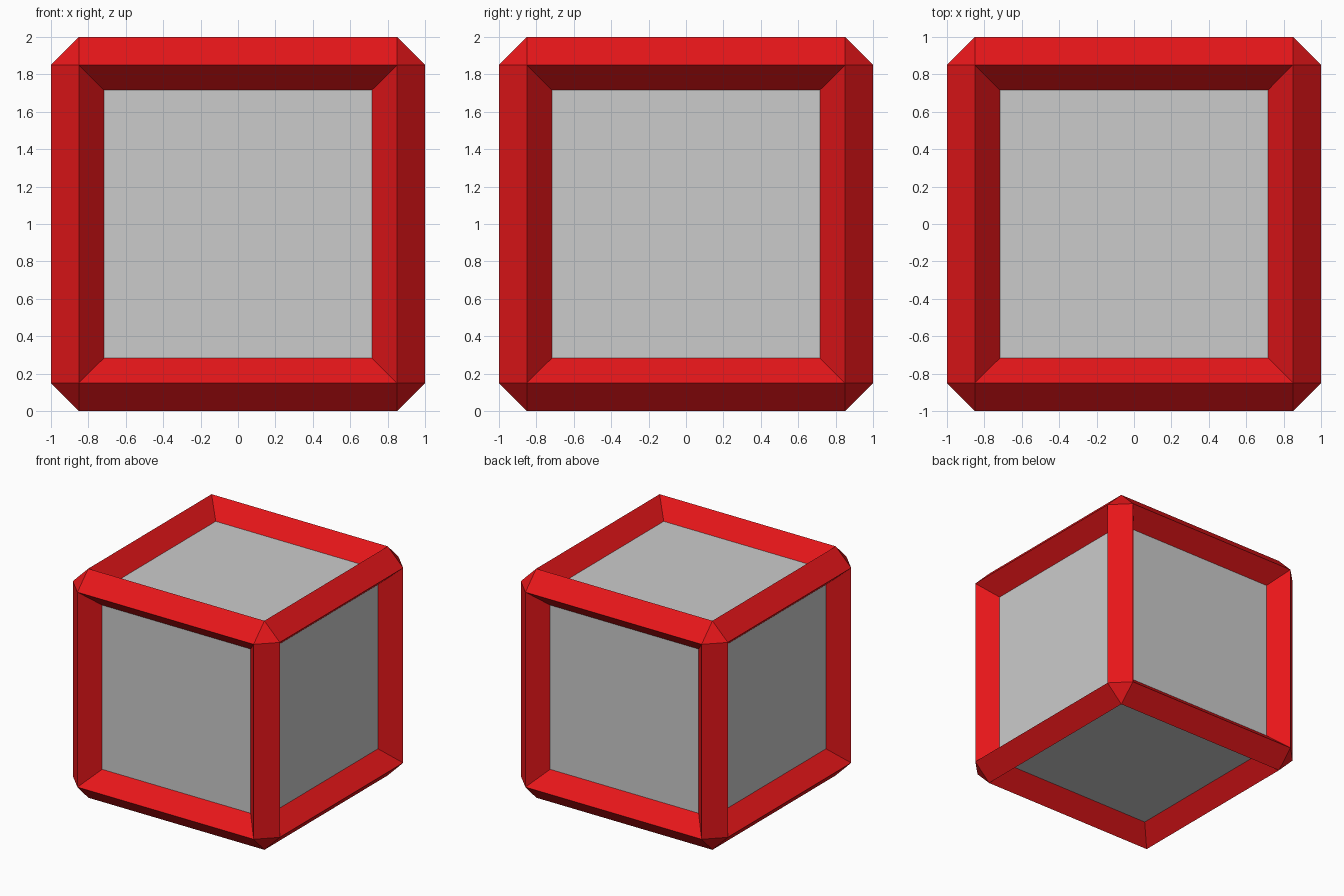
import bpy, bmesh
from mathutils import Matrix

if "Cube" in bpy.data.objects:
    bpy.data.objects.remove(bpy.data.objects["Cube"])

CHAMFER, RIM, DEPTH = 0.149, 0.134, 0.15


def crate_part(name, keep_panels, color=None):
    """Chamfered cube with a sunken panel on each side; keeps panels or frame."""
    bm = bmesh.new()
    bmesh.ops.create_cube(bm, size=2, matrix=Matrix.Translation((0, 0, 1)))
    bmesh.ops.bevel(bm, geom=bm.edges[:], offset=CHAMFER, offset_type='OFFSET',
                    segments=1, profile=0.5, affect='EDGES')
    bm.normal_update()
    panels = [f for f in bm.faces if max(abs(c) for c in f.normal) > 0.99]
    bmesh.ops.inset_individual(bm, faces=panels, thickness=RIM, depth=-DEPTH,
                               use_even_offset=True)
    drop = [f for f in bm.faces if (f in panels) != keep_panels]
    bmesh.ops.delete(bm, geom=drop, context='FACES')
    mesh = bpy.data.meshes.new(name)
    bm.to_mesh(mesh)
    bm.free()
    if color:
        mat = bpy.data.materials.new(name + "_paint")
        mat.diffuse_color = color
        mat.use_nodes = True
        mat.node_tree.nodes["Principled BSDF"].inputs["Base Color"].default_value = mat.diffuse_color
        mesh.materials.append(mat)
    obj = bpy.data.objects.new(name, mesh)
    bpy.context.collection.objects.link(obj)
    return obj


# red edge frame with bevelled corners and sloped inner rims
crate_part("frame", False, (0.8, 0.008, 0.01, 1))
# six sunken grey panels
crate_part("panels", True)
